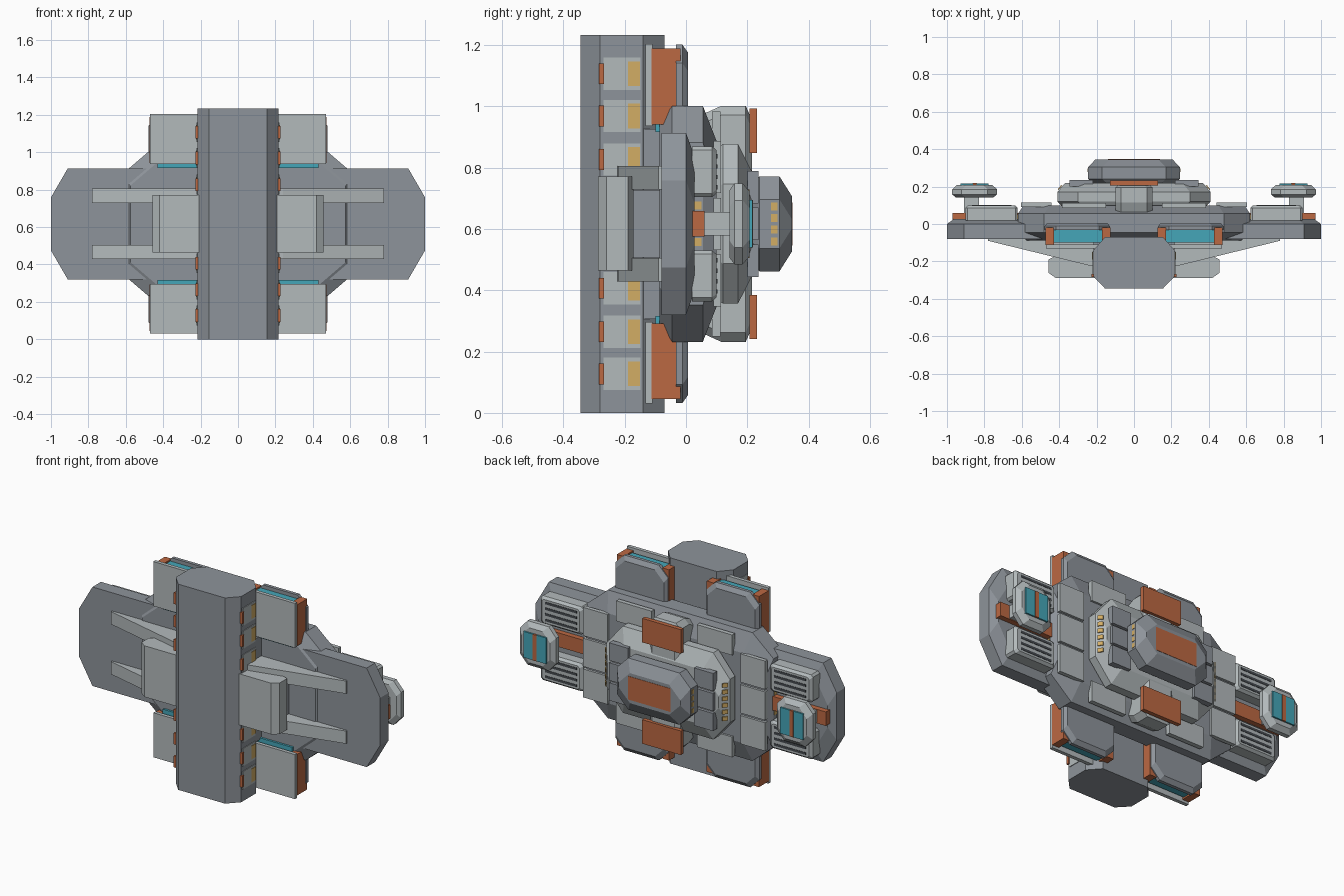
import bpy, bmesh

ZC = 0.617  # mid height: everything is symmetric about it


def material(name, r, g, b):
    m = bpy.data.materials.new(name)
    m.diffuse_color = (r, g, b, 1)
    return m


GRAY = material("hull gray", 0.27, 0.295, 0.325)
LIGHT = material("panel light gray", 0.45, 0.49, 0.50)
ORANGE = material("accent orange", 0.50, 0.14, 0.055)
YELLOW = material("window yellow", 0.65, 0.42, 0.13)
CYAN = material("glow cyan", 0.06, 0.38, 0.48)
DARK = material("slot dark", 0.06, 0.068, 0.078)


# A shape is a list of rings (each a list of points); z is relative to mid height
def box(x0, x1, y0, y1, z0, z1):
    return [[(x0, y, z0), (x1, y, z0), (x1, y, z1), (x0, y, z1)] for y in (y0, y1)]


def slab(cx, cz, cutx, cutz, layers):
    """Octagonal slab stacked along y; layers are (y, half width, half height)."""
    rings = []
    for y, a, b in layers:
        c, d = a - cutx, b - cutz
        pts = [(-c, -b), (c, -b), (a, -d), (a, d), (c, b), (-c, b), (-a, d), (-a, -d)]
        rings.append([(cx + x, y, cz + z) for x, z in pts])
    return rings


def prism(profile, z0, z1):
    """Profile in x, y extruded along z."""
    return [[(x, y, z) for x, y in profile] for z in (z0, z1)]


def mirror(shapes, x=True, z=False):
    out = []
    for s in shapes:
        for sx in ((1, -1) if x else (1,)):
            for sz in ((1, -1) if z else (1,)):
                out.append([[(px * sx, py, pz * sz) for px, py, pz in r] for r in s])
    return out


def make(name, mat, shapes):
    bm = bmesh.new()
    for rings in shapes:
        vs = [[bm.verts.new((x, y, z + ZC)) for x, y, z in r] for r in rings]
        bm.faces.new(vs[0])
        bm.faces.new(vs[-1])
        n = len(vs[0])
        for a, b in zip(vs, vs[1:]):
            for i in range(n):
                j = (i + 1) % n
                bm.faces.new((a[i], a[j], b[j], b[i]))
    bmesh.ops.recalc_face_normals(bm, faces=bm.faces)
    me = bpy.data.meshes.new(name)
    bm.to_mesh(me)
    bm.free()
    me.materials.append(mat)
    ob = bpy.data.objects.new(name, me)
    bpy.context.collection.objects.link(ob)
    return ob


# Front spine column with chamfered edges
make("spine", GRAY, [prism([(-0.155, -0.345), (0.155, -0.345), (0.217, -0.28), (0.217, -0.14),
                            (0.155, -0.07), (-0.155, -0.07), (-0.217, -0.14), (-0.217, -0.28)],
                           -ZC, ZC)])
make("spine_mount", GRAY, [box(-0.216, 0.216, -0.138, -0.07, -0.31, 0.31)])
make("mount_slots", DARK, mirror([box(0.21, 0.22, -0.135, -0.12, z - 0.015, z + 0.015)
                                  for z in (-0.075, 0, 0.075)]))

# Window plates along both flanks of the spine
rows = (0.21, 0.352, 0.49)
make("spine_plates", LIGHT, mirror([box(0.2, 0.221, -0.27, -0.148, z - 0.053, z + 0.053)
                                    for z in rows], z=True))
make("spine_windows", YELLOW, mirror([box(0.219, 0.224, -0.19, -0.15, z - 0.04, z + 0.04)
                                      for z in rows], z=True))
make("spine_tabs", ORANGE, mirror([box(0.2, 0.228, -0.284, -0.268, z - 0.034, z + 0.034)
                                   for z in rows], z=True))

# Main hull and broad wing plate
make("wing", GRAY, [slab(0, 0, 0.09, 0.155, [(-0.08, 1.0, 0.297), (0.0, 1.0, 0.297),
                                             (0.028, 0.96, 0.22)])])
make("hull", GRAY, [slab(0, 0, 0.14, 0.12, [(-0.087, 0.575, 0.325), (-0.045, 0.62, 0.385),
                                            (0.055, 0.62, 0.385), (0.1, 0.59, 0.27)])])

# Front side boxes and the wedge struts that brace the wing
make("front_box", LIGHT, mirror([prism([(0.2, -0.288), (0.42, -0.288), (0.458, -0.26),
                                        (0.458, -0.19), (0.42, -0.172), (0.2, -0.172)],
                                       -0.152, 0.155)]))
make("box_mount", GRAY, mirror([box(0.2, 0.40, -0.175, -0.08, -0.11, 0.11)]))
make("wing_strut", LIGHT, mirror([prism([(0.2, -0.225), (0.24, -0.222), (0.78, -0.09),
                                         (0.78, -0.07), (0.2, -0.07)], 0.112, 0.188)], z=True))

# Four corner pods: front plate, orange cheeks, cyan core, rear hatch
make("pod_plate", LIGHT, mirror([box(0.13, 0.47, -0.132, -0.11, 0.32, 0.587)], z=True))
make("pod_cheeks", ORANGE, mirror([box(a, a + 0.045, -0.112, -0.018, 0.325, 0.572)
                                   for a in (0.125, 0.427)], z=True))
make("pod_core", CYAN, mirror([box(0.165, 0.43, -0.1, -0.03, 0.3, 0.563)], z=True))
make("pod_hatch", GRAY, mirror([slab(0.303, 0.435, 0.06, 0.06, [(-0.032, 0.165, 0.14),
                                (-0.032, 0.175, 0.15), (-0.012, 0.175, 0.15),
                                (0.006, 0.16, 0.125)])], z=True))

# Upper rear deck with a central ridge
make("deck", LIGHT, [slab(0, 0, 0.11, 0.13, [(0.09, 0.38, 0.24), (0.12, 0.41, 0.26),
                                             (0.17, 0.41, 0.26), (0.218, 0.37, 0.165)])])
make("deck_ridge", LIGHT, [slab(0, 0, 0.03, 0.03, [(0.06, 0.10, 0.36), (0.115, 0.10, 0.385),
                                                   (0.195, 0.10, 0.385), (0.215, 0.075, 0.34)])])
make("ridge_block", ORANGE, mirror([box(-0.128, 0.128, 0.207, 0.232, 0.232, 0.376)],
                                   x=False, z=True))
make("deck_tiles", GRAY, mirror([box(0.22, 0.345, 0.20, 0.236, z - 0.053, z + 0.053)
                                 for z in (-0.12, 0, 0.12)]))
make("deck_windows", YELLOW, mirror([prism([(0.384, 0.205), (0.403, 0.182), (0.408, 0.185),
                                            (0.389, 0.208)], z - 0.012, z + 0.012)
                                     for z in (-0.1, -0.06, -0.02, 0.02, 0.06, 0.1)]))
make("hull_windows", YELLOW, mirror([box(0.615, 0.624, 0.028, 0.05, z - 0.013, z + 0.013)
                                     for z in (-0.06, -0.02, 0.02, 0.06)]))

# Rear armour plates laid on the hull
make("armour_plates", LIGHT,
     mirror([box(0.15, 0.385, 0.085, 0.112, 0.245, 0.367)], z=True)
     + mirror([box(0.44, 0.605, 0.09, 0.114, z - 0.085, z + 0.085) for z in (-0.185, 0, 0.185)]))

# Rear tower with window rows and a painted panel
make("tower", GRAY, [slab(0, 0, 0.075, 0.075, [(0.21, 0.215, 0.13), (0.24, 0.245, 0.155),
                                               (0.305, 0.245, 0.155), (0.346, 0.205, 0.09)])])
make("tower_windows", YELLOW, mirror([box(0.24, 0.248, 0.278, 0.298, z - 0.013, z + 0.013)
                                      for z in (-0.057, -0.019, 0.019, 0.057)]))
make("tower_panel", ORANGE, [box(-0.14, 0.14, 0.342, 0.348, -0.07, 0.07)])

# Wing vents with dark slots
make("wing_vent", LIGHT, mirror([slab(0.762, 0.17, 0.012, 0.012, [(0.02, 0.14, 0.083),
                                 (0.085, 0.14, 0.083), (0.1, 0.125, 0.07)])], z=True))
make("vent_slots", DARK, mirror([box(0.655, 0.865, 0.096, 0.102, 0.112 + i * 0.034,
                                     0.126 + i * 0.034) for i in range(4)], z=True))

# Wing tip thrusters carried on pylons over an orange rail
make("thruster_rail", ORANGE, mirror([box(0.58, 0.97, 0.02, 0.06, -0.042, 0.042)]))
make("thruster_pylon", LIGHT, mirror([box(0.83, 0.91, 0.05, 0.15, -0.038, 0.038)]))
make("thruster", LIGHT, mirror([slab(0.852, 0, 0.05, 0.055, [(0.142, 0.10, 0.11),
                                (0.158, 0.12, 0.132), (0.185, 0.12, 0.132),
                                (0.208, 0.095, 0.105)])]))
make("thruster_glow", CYAN, mirror([box(0.777, 0.842, 0.205, 0.217, -0.078, 0.078),
                                    box(0.862, 0.927, 0.205, 0.217, -0.078, 0.078)]))
make("thruster_divider", ORANGE, mirror([box(0.84, 0.864, 0.205, 0.219, -0.078, 0.078)]))
